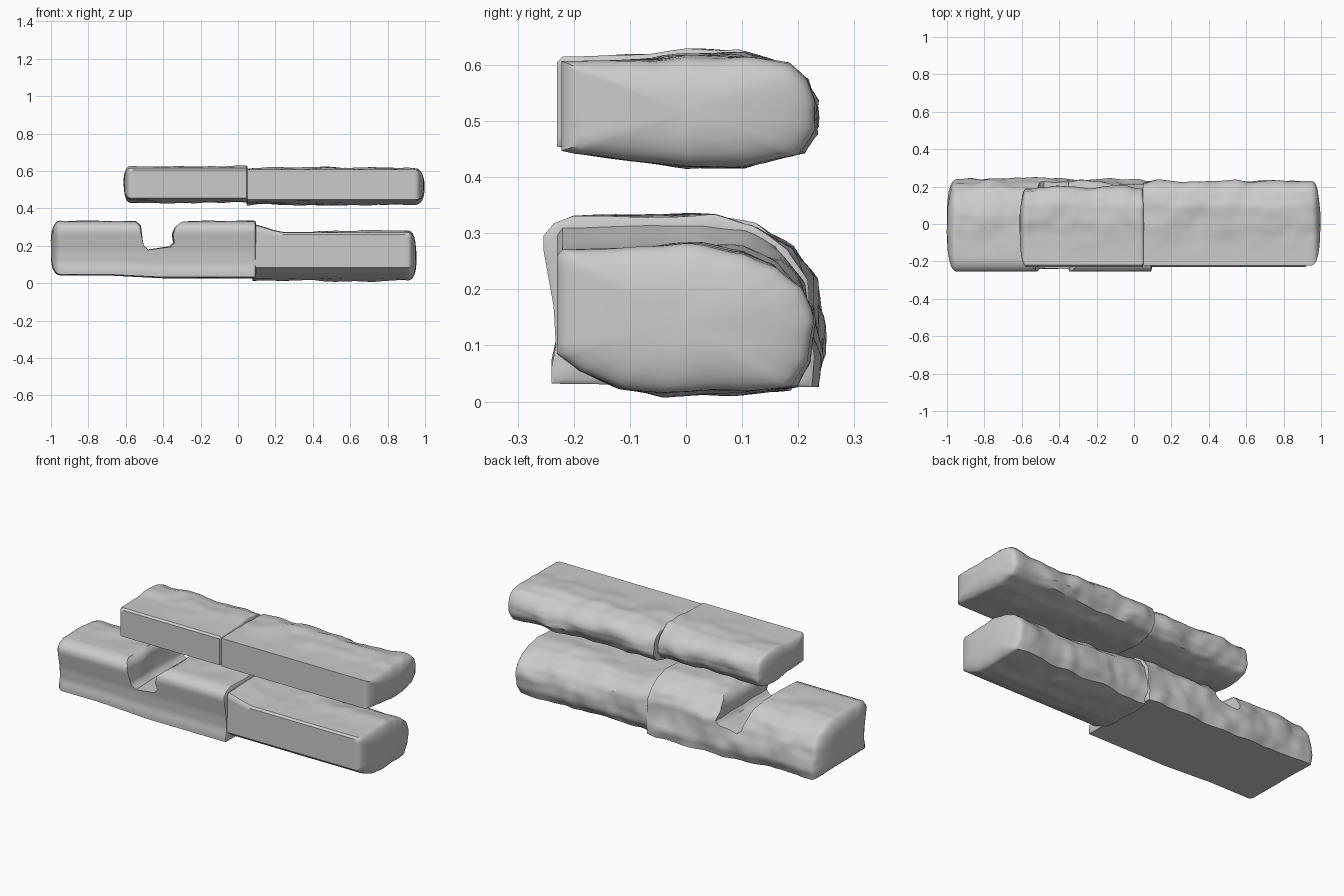
import bpy, bmesh, math
from mathutils import Vector, noise

if "Cube" in bpy.data.objects:
    bpy.data.objects.remove(bpy.data.objects["Cube"])


def resample(profile, step=0.018):
    """Subdivide a closed profile into short even segments."""
    out = []
    for i, a in enumerate(profile):
        a, b = Vector(a), Vector(profile[(i + 1) % len(profile)])
        n = max(1, round((b - a).length / step))
        out += [a.lerp(b, k / n) for k in range(n)]
    return out


def loft(name, profile, rings, place, rough):
    """Skin rings of (position, scale, bulge) and roughen the vertices."""
    pts = resample(profile)
    us, vs = [p.x for p in pts], [p.y for p in pts]
    mid = Vector(((min(us) + max(us)) / 2, (min(vs) + max(vs)) / 2))
    bm = bmesh.new()
    loops = []
    for pos, s in rings:
        loops.append([bm.verts.new(rough(place(pos, mid + (p - mid) * s))) for p in pts])
    n = len(pts)
    for a, b in zip(loops, loops[1:]):
        for i in range(n):
            bm.faces.new((a[i], a[(i + 1) % n], b[(i + 1) % n], b[i]))
    bm.faces.new(loops[0])
    bm.faces.new(loops[-1])
    bmesh.ops.recalc_face_normals(bm, faces=bm.faces)
    me = bpy.data.meshes.new(name)
    bm.to_mesh(me)
    bm.free()
    ob = bpy.data.objects.new(name, me)
    bpy.context.collection.objects.link(ob)
    return ob


def smooth(ob):
    bpy.ops.object.select_all(action='DESELECT')
    ob.select_set(True)
    bpy.context.view_layer.objects.active = ob
    bpy.ops.object.shade_smooth_by_angle(angle=math.radians(42))


def stone(name, profile, x0, x1, bulge0, bulge1, seed, amp=(0.01, 0.022, 0.012),
          flat_bottom=False, shape=None):
    """Stone beam along x: dressed front, broken back, domed ends."""
    front = min(p[0] for p in profile)
    zmid = sum(p[1] for p in profile) / len(profile)
    scales = [0.02, 0.3, 0.55, 0.75, 0.87, 0.94, 0.98]
    dome = lambda s: math.sqrt(1 - s ** 3)
    n = round((x1 - x0) / 0.018)
    rings = [(x0 - bulge0 * dome(s), s) for s in scales]
    rings += [(x0 + (x1 - x0) * i / n, 1) for i in range(n + 1)]
    rings += [(x1 + bulge1 * dome(s), s) for s in reversed(scales)]

    def rough(v):
        if shape:
            v = shape(v)
        w = min(1, max(0, (v.y - front - 0.03) / 0.2))
        o = Vector((seed, seed * 1.7, seed * 0.6))
        d = noise.noise_vector(v * 6 + o) + 0.5 * noise.noise_vector(v * 13 + o)
        back = min(1, max(0, (v.y - 0.02) / 0.15))
        zw = w * (0 if flat_bottom and v.z < zmid - 0.08 else 1)
        endw = 0.5 if v.x < x0 or v.x > x1 else 0.25
        return v + Vector((d.x * amp[0] * endw * w, d.y * amp[1] * back, d.z * amp[2] * zw))

    return loft(name, profile, rings, lambda x, p: Vector((x, p.x, p.y)), rough)


# Upper beams
upper = [(-0.23, 0.455), (-0.23, 0.605), (-0.22, 0.615), (-0.06, 0.616), (0.0, 0.622),
         (0.1, 0.622), (0.15, 0.607), (0.185, 0.58), (0.2, 0.54), (0.195, 0.49),
         (0.165, 0.45), (0.1, 0.432), (0.0, 0.43), (-0.08, 0.438), (-0.2, 0.45)]
upper_left = stone("upper_left_beam", upper, -0.575, 0.045, 0.035, 0.012, 3.1)
upper_r = [(-0.222 if y < -0.21 else y + (0.028 if y > 0.1 else 0), z - 0.008) for y, z in upper]
upper_right = stone("upper_right_beam", upper_r, 0.05, 0.95, 0.005, 0.045, 8.4)

# Lower right beam, taller next to the joint
lower_r = [(-0.23, 0.085), (-0.23, 0.26), (-0.22, 0.271), (0.03, 0.275), (0.1, 0.268),
           (0.16, 0.242), (0.2, 0.2), (0.215, 0.14), (0.21, 0.07), (0.185, 0.025),
           (0.1, 0.016), (0.03, 0.017), (-0.04, 0.011), (-0.12, 0.025), (-0.19, 0.055)]


def raise_joint(v):
    k = max(0, 1 - (v.x - 0.04) / 0.22)
    k = k * k * (3 - 2 * k) if k < 1 else 1
    if v.z > 0.15:
        v.z += 0.045 * k * (v.z - 0.15) / 0.12
    return v


lower_right = stone("lower_right_beam", lower_r, 0.08, 0.91, 0.005, 0.042, 5.7, shape=raise_joint)

# Lower left beam, flat underneath with a moulded front
lower_l = [(-0.24, 0.032), (-0.24, 0.06), (-0.232, 0.1), (-0.236, 0.17), (-0.245, 0.22),
           (-0.254, 0.27), (-0.254, 0.295), (-0.235, 0.318), (-0.2, 0.331), (-0.05, 0.333),
           (0.05, 0.33), (0.12, 0.312), (0.18, 0.275), (0.22, 0.22), (0.238, 0.15),
           (0.24, 0.08), (0.225, 0.026)]


def lift_left(v):
    v.z += 0.016 * min(1, max(0, (-0.4 - v.x) / 0.3)) * (1 - min(1, max(0, v.z - 0.02) / 0.2))
    return v


lower_left = stone("lower_left_beam", lower_l, -0.95, 0.09, 0.05, 0.012, 1.3,
                   amp=(0.01, 0.024, 0.01), flat_bottom=True, shape=lift_left)

# Worn notch across the lower left beam
notch = [(-0.60, 0.345), (-0.55, 0.33), (-0.525, 0.305), (-0.515, 0.25), (-0.505, 0.2),
         (-0.48, 0.178), (-0.42, 0.186), (-0.36, 0.194), (-0.34, 0.215), (-0.347, 0.26),
         (-0.335, 0.3), (-0.305, 0.325), (-0.26, 0.345), (-0.26, 0.45), (-0.60, 0.45)]
cutter = loft("notch_cutter", notch, [(-0.4 + 0.025 * i, 1) for i in range(33)],
              lambda y, p: Vector((p.x, y, p.y)),
              lambda v: v + noise.noise_vector(v * 7) * 0.012 * min(1, max(0, v.y + 0.25) * 5))
cut = lower_left.modifiers.new("notch", 'BOOLEAN')
cut.operation = 'DIFFERENCE'
cut.solver = 'EXACT'
cut.object = cutter
bpy.context.view_layer.objects.active = lower_left
lower_left.select_set(True)
bpy.ops.object.modifier_apply(modifier="notch")
bpy.data.objects.remove(cutter)

for ob in (upper_left, upper_right, lower_left, lower_right):
    smooth(ob)
